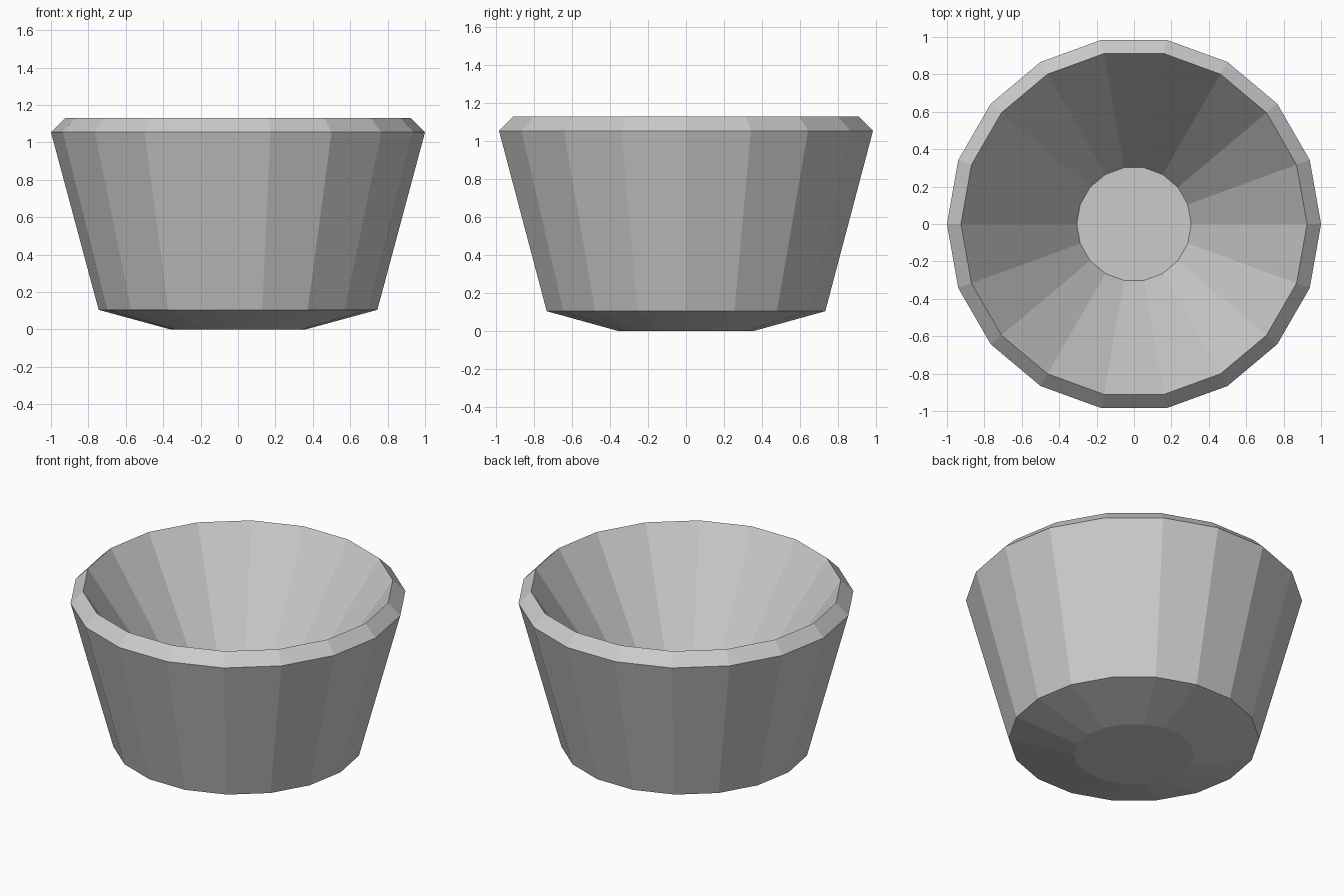
import bpy, bmesh
from math import cos, sin, tau

if "Cube" in bpy.data.objects:
    bpy.data.objects.remove(bpy.data.objects["Cube"])

SIDES = 18

# (radius, height) from the underside, over the rim, to the inner floor
PROFILE = [(0.36, 0.0), (0.745, 0.105), (1.0, 1.055), (0.925, 1.13), (0.306, 0.21)]


def lathe(name, profile, sides):
    bm = bmesh.new()
    rings = [[bm.verts.new((r * cos(tau * i / sides), r * sin(tau * i / sides), z))
              for i in range(sides)] for r, z in profile]
    for low, high in zip(rings, rings[1:]):
        for i in range(sides):
            j = (i + 1) % sides
            bm.faces.new((low[i], low[j], high[j], high[i]))
    # flat underside and inner floor
    bm.faces.new(rings[0][::-1])
    bm.faces.new(rings[-1])
    bmesh.ops.recalc_face_normals(bm, faces=bm.faces)
    mesh = bpy.data.meshes.new(name)
    bm.to_mesh(mesh)
    bm.free()
    obj = bpy.data.objects.new(name, mesh)
    bpy.context.collection.objects.link(obj)
    return obj


# faceted bowl with a bevelled rim and conical interior
lathe("bowl", PROFILE, SIDES)
